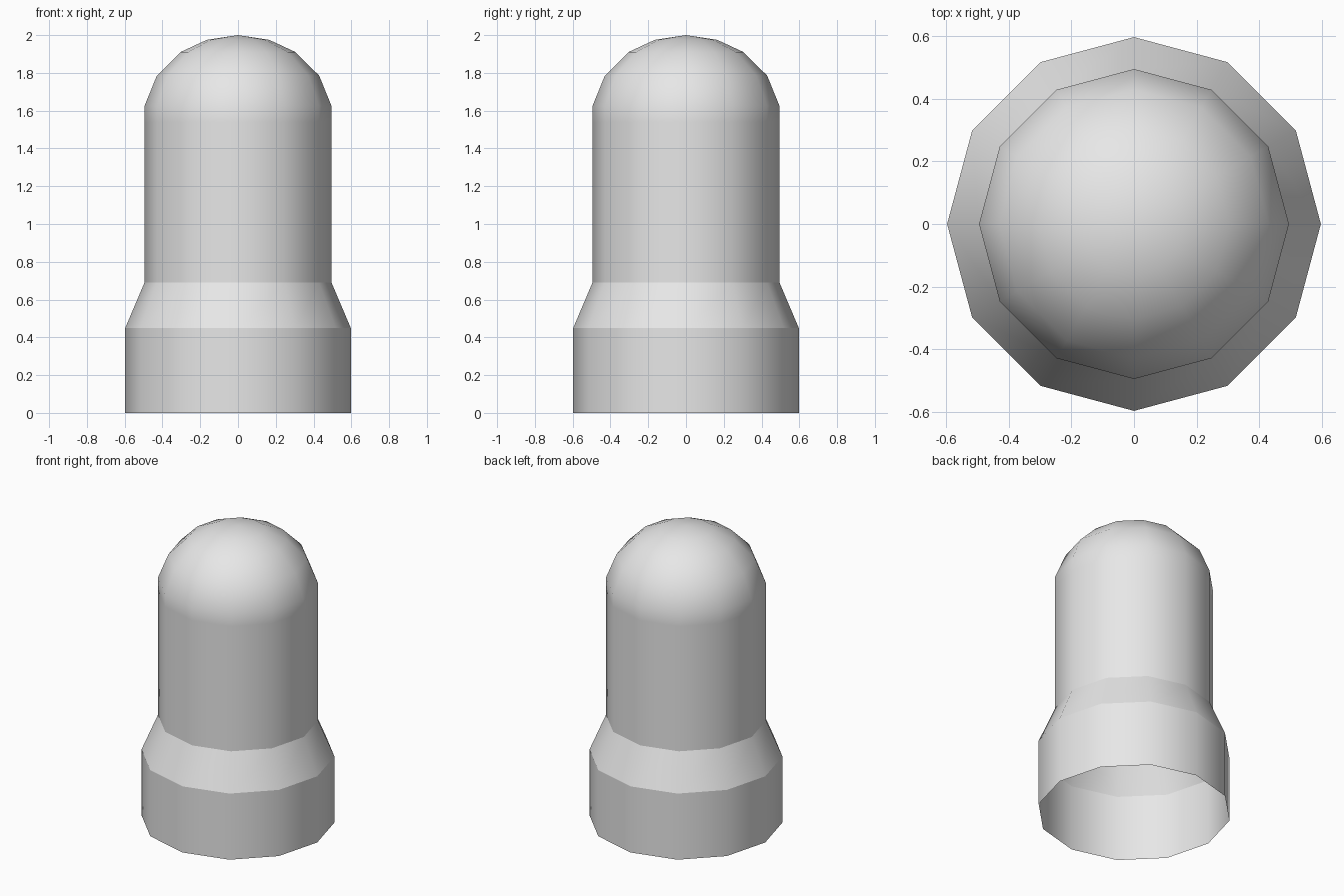
import bpy
import bmesh
from math import cos, sin, pi

cube = bpy.data.objects.get("Cube")
if cube:
    bpy.data.objects.remove(cube, do_unlink=True)

SIDES = 12

grey = bpy.data.materials.new("light_grey")
grey.use_nodes = True
grey.diffuse_color = (0.8, 0.8, 0.8, 1)
grey.node_tree.nodes["Principled BSDF"].inputs["Base Color"].default_value = (0.8, 0.8, 0.8, 1)

# Radius, height and whether the ring is a hard crease
profile = [
    (0.597, 0.0, False),     # open bottom rim
    (0.597, 0.45, True),     # top of the base collar
    (0.495, 0.69, True),     # top of the tapered shoulder
    (0.495, 1.54, False),    # straight body
    (0.495, 1.625, False),   # rounded dome
    (0.43, 1.785, False),
    (0.305, 1.91, False),
    (0.165, 1.975, False),
]

bm = bmesh.new()
rings = [[bm.verts.new((r * cos(2 * pi * i / SIDES), r * sin(2 * pi * i / SIDES), z))
          for i in range(SIDES)] for r, z, _ in profile]
apex = bm.verts.new((0, 0, 2))

# Walls and dome cap
for i in range(SIDES):
    j = (i + 1) % SIDES
    for low, high in zip(rings, rings[1:]):
        bm.faces.new((low[i], low[j], high[j], high[i]))
    bm.faces.new((rings[-1][i], rings[-1][j], apex))

for face in bm.faces:
    face.smooth = True

# Creases around the shoulder
for ring, (_, _, crease) in zip(rings, profile):
    if crease:
        for i in range(SIDES):
            bm.edges.get((ring[i], ring[(i + 1) % SIDES])).smooth = False

mesh = bpy.data.meshes.new("domed_shell")
bm.to_mesh(mesh)
bm.free()
mesh.materials.append(grey)
shell = bpy.data.objects.new("domed_shell", mesh)
bpy.context.collection.objects.link(shell)
